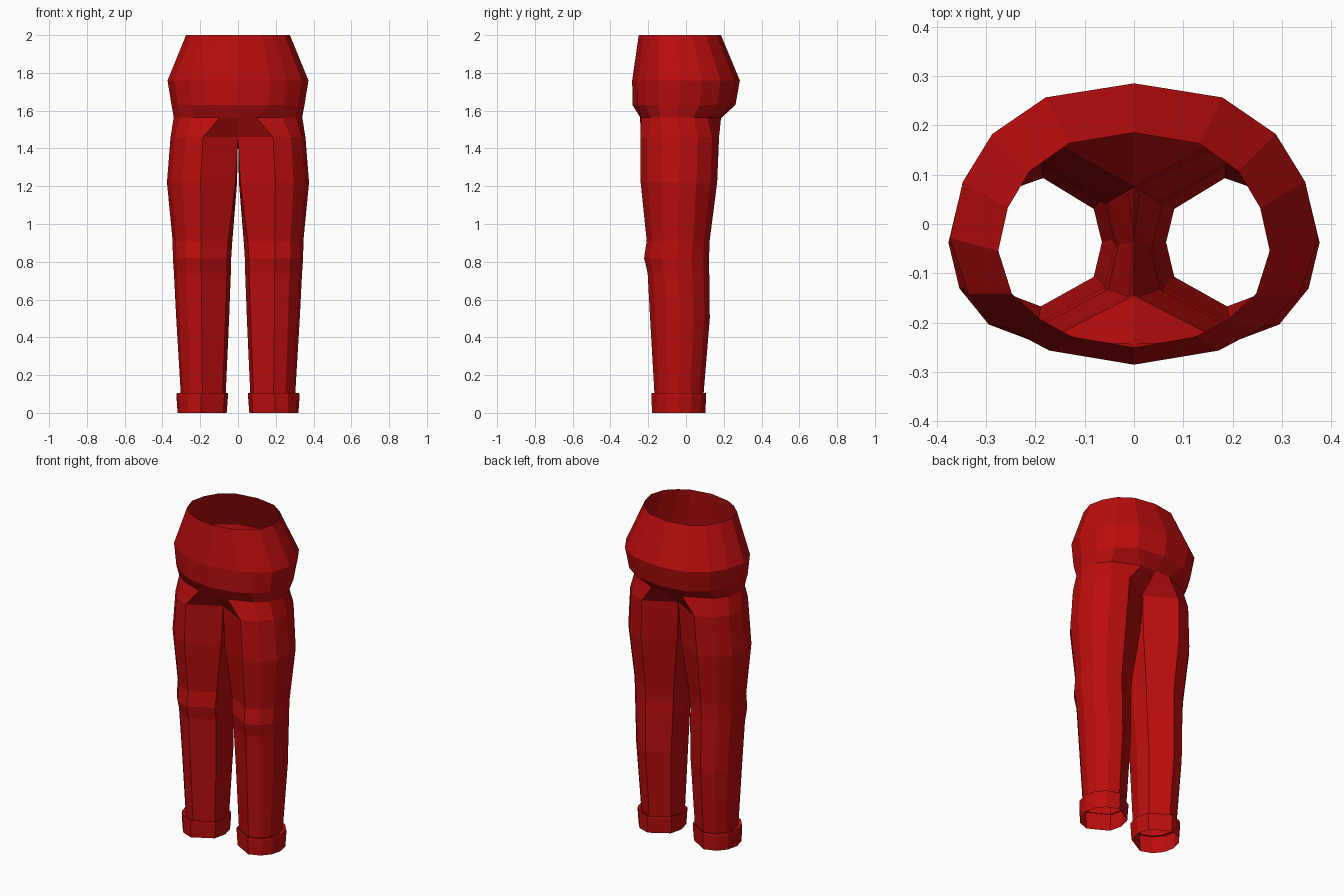
import bpy
import bmesh

cube = bpy.data.objects.get("Cube")
if cube:
    bpy.data.objects.remove(cube)

red = bpy.data.materials.new("red cloth")
red.use_nodes = True
red.diffuse_color = (0.5, 0.004, 0.004, 1)
red.node_tree.nodes["Principled BSDF"].inputs["Base Color"].default_value = red.diffuse_color


def hip_ring(z, width, front, back, mid=0.48, edge=0.05):
    """Left half of a waist loop, from centre back round to centre front."""
    shape = [(0, 1), (mid, 1 - edge), (0.77, 0.82), (0.93, 0.65), (1, 0.45),
             (0.9, 0.25), (0.69, 0.13), (mid - 0.02, edge), (0, 0)]
    return [(u * width, front + v * (back - front), z) for u, v in shape]


def leg_ring(z, inner, outer, front, back, bow=0.07):
    """Closed loop round the left leg: seven outer points, then three inner."""
    shape = [(0.5, 1), (0.78, 0.91), (0.94, 0.73), (1, 0.5), (0.94, 0.27),
             (0.78, 0.09), (0.52, 0), (bow, 0.23), (0, 0.5), (bow, 0.76)]
    return [(inner + u * (outer - inner), front + v * (back - front), z) for u, v in shape]


def make_part(name, rings, closed, extra=()):
    """Loft the rings, add any extra faces, and mirror to the other side."""
    bm = bmesh.new()
    loops = [[bm.verts.new(p) for p in ring] for ring in rings]
    for a, b in zip(loops, loops[1:]):
        n = len(a)
        for i in range(n if closed else n - 1):
            j = (i + 1) % n
            bm.faces.new((a[i], a[j], b[j], b[i]))
    for face in extra:
        bm.faces.new([bm.verts.new(p) for p in face])
    bmesh.ops.remove_doubles(bm, verts=bm.verts, dist=0.0005)
    bmesh.ops.recalc_face_normals(bm, faces=bm.faces)
    # Make the outermost face point away from the middle
    outer = max(bm.faces, key=lambda f: f.calc_center_median().x)
    if outer.normal.x < 0:
        bmesh.ops.reverse_faces(bm, faces=bm.faces)
    mesh = bpy.data.meshes.new(name)
    bm.to_mesh(mesh)
    bm.free()
    mesh.materials.append(red)
    obj = bpy.data.objects.new(name, mesh)
    bpy.context.collection.objects.link(obj)
    mirror = obj.modifiers.new("mirror", 'MIRROR')
    mirror.use_clip = True


# Hips, ending in the seam where the legs begin
hips = [hip_ring(2.0, 0.275, -0.25, 0.185),
        hip_ring(1.76, 0.373, -0.285, 0.285),
        hip_ring(1.63, 0.352, -0.283, 0.262),
        hip_ring(1.565, 0.34, -0.243, 0.19, 0.3, 0.01)]
thigh = leg_ring(1.46, 0, 0.357, -0.24, 0.175, 0)
seam = hips[-1]

# Upper leg wall between the seam and the thigh, plus crotch gussets
upper = [(seam[i + 1], seam[i + 2], thigh[i + 1], thigh[i]) for i in range(6)]
gussets = [(seam[8], seam[7], thigh[6], thigh[7]),
           (seam[1], seam[0], thigh[9], thigh[0])]
make_part("hips", hips, False, upper + gussets)

# Legs, with a slight bulge at the knee
ankle = leg_ring(0.1, 0.065, 0.303, -0.167, 0.093)
legs = [thigh,
        leg_ring(1.22, 0.005, 0.376, -0.24, 0.165, 0.02),
        leg_ring(0.91, 0.03, 0.346, -0.208, 0.125),
        leg_ring(0.82, 0.036, 0.345, -0.222, 0.122),
        leg_ring(0.74, 0.038, 0.339, -0.203, 0.123),
        leg_ring(0.5, 0.047, 0.327, -0.19, 0.126),
        ankle]
make_part("legs", legs, True)

# Turned-up cuffs, open at the bottom
cuffs = [ankle,
         leg_ring(0.105, 0.053, 0.324, -0.182, 0.106),
         leg_ring(0.09, 0.053, 0.326, -0.183, 0.107),
         leg_ring(0, 0.06, 0.32, -0.18, 0.102)]
make_part("cuffs", cuffs, True)
